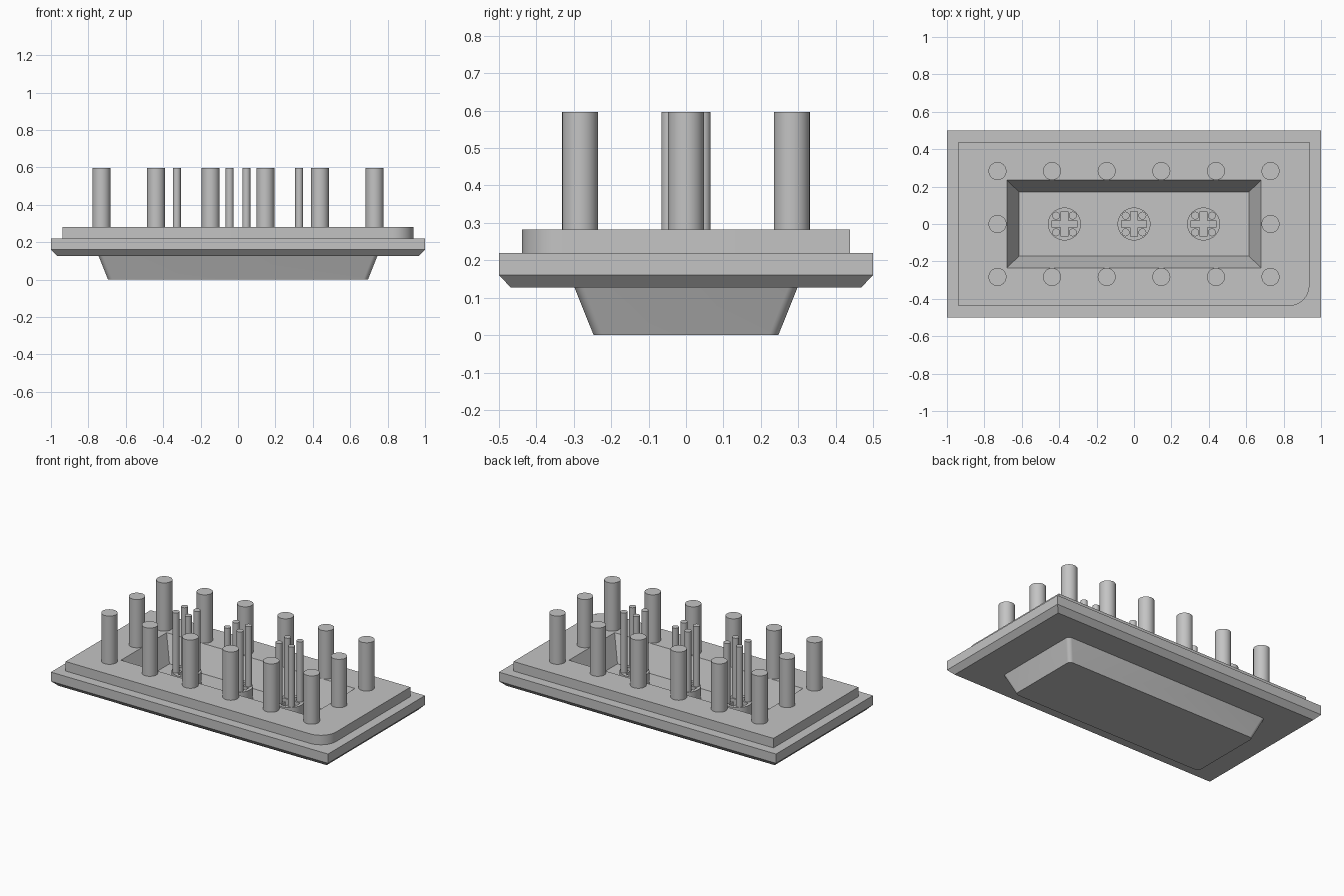
import bpy, bmesh, math

if "Cube" in bpy.data.objects:
    bpy.data.objects.remove(bpy.data.objects["Cube"])

grey = bpy.data.materials.new("plain grey")
grey.diffuse_color = (0.55, 0.55, 0.55, 1)
grey.use_nodes = True
grey.node_tree.nodes["Principled BSDF"].inputs["Base Color"].default_value = grey.diffuse_color


def finish(obj):
    obj.data.materials.clear()
    obj.data.materials.append(grey)
    bpy.ops.object.select_all(action='DESELECT')
    obj.select_set(True)
    bpy.context.view_layer.objects.active = obj
    bpy.ops.object.shade_smooth_by_angle(angle=math.radians(30))
    return obj


def ring(hx, hy, radii, n=8):
    """Rectangle outline; radii are for corners (+,+), (-,+), (-,-), (+,-)."""
    pts = []
    for i, (sx, sy) in enumerate([(1, 1), (-1, 1), (-1, -1), (1, -1)]):
        r = radii[i]
        for k in range(n + 1):
            a = math.pi / 2 * (i + k / n)
            pts.append((sx * (hx - r) + r * math.cos(a),
                        sy * (hy - r) + r * math.sin(a)))
    return pts


def loft(name, sections):
    bm = bmesh.new()
    loops = [[bm.verts.new((x, y, z)) for x, y in ring(hx, hy, radii)]
             for z, hx, hy, radii in sections]
    for a, b in zip(loops, loops[1:]):
        m = len(a)
        for i in range(m):
            j = (i + 1) % m
            bm.faces.new((a[i], a[j], b[j], b[i]))
    bm.faces.new(loops[0][::-1])
    bm.faces.new(loops[-1])
    bmesh.ops.remove_doubles(bm, verts=bm.verts, dist=1e-5)
    bmesh.ops.recalc_face_normals(bm, faces=bm.faces)
    me = bpy.data.meshes.new(name)
    bm.to_mesh(me)
    bm.free()
    obj = bpy.data.objects.new(name, me)
    bpy.context.collection.objects.link(obj)
    return finish(obj)


def rod(name, x, y, r, z0, z1, sides):
    bpy.ops.mesh.primitive_cylinder_add(vertices=sides, radius=r, depth=z1 - z0,
                                        location=(x, y, (z0 + z1) / 2))
    obj = bpy.context.object
    obj.name = name
    return finish(obj)


# Tray: tapered tub, chamfered plate, step with one round corner, sloped recess
sharp = (0, 0, 0, 0)
soft = (0.025,) * 4
FLOOR, BOSS_TOP, TOP, PEG_TOP = 0.12, 0.205, 0.282, 0.597
loft("tray", [
    (0.0, 0.695, 0.247, soft),
    (0.127, 0.746, 0.298, soft),
    (0.127, 0.968, 0.468, sharp),
    (0.16, 1.0, 0.5, sharp),
    (0.22, 1.0, 0.5, sharp),
    (0.22, 0.938, 0.438, sharp[:3] + (0.11,)),
    (TOP, 0.938, 0.438, sharp[:3] + (0.11,)),
    (TOP, 0.68, 0.235, sharp),
    (FLOOR, 0.615, 0.172, sharp),
])

# Tall pegs around the rim
for i in range(6):
    for y in (-0.283, 0.283):
        rod("rim_peg", -0.73 + i * 0.292, y, 0.048, TOP - 0.01, PEG_TOP, 32)
for x in (-0.73, 0.73):
    rod("end_peg", x, 0, 0.048, TOP - 0.01, PEG_TOP, 32)


# Round bosses with a cross-shaped socket, each carrying four thin pins
def boss(x):
    cu = bpy.data.curves.new("socket_boss", 'CURVE')
    cu.dimensions = '2D'
    cu.fill_mode = 'BOTH'
    cu.extrude = (BOSS_TOP - FLOOR) / 2
    circle = [(0.088 * math.cos(math.tau * k / 40), 0.088 * math.sin(math.tau * k / 40))
              for k in range(40)]
    a, w = 0.066, 0.018
    cross = [(a, -w), (a, w), (w, w), (w, a), (-w, a), (-w, w),
             (-a, w), (-a, -w), (-w, -w), (-w, -a), (w, -a), (w, -w)]
    for pts in (circle, cross):
        sp = cu.splines.new('POLY')
        sp.points.add(len(pts) - 1)
        for p, (px, py) in zip(sp.points, pts):
            p.co = (px, py, 0, 1)
        sp.use_cyclic_u = True
    obj = bpy.data.objects.new("socket_boss", cu)
    obj.location = (x, 0, (BOSS_TOP + FLOOR) / 2)
    bpy.context.collection.objects.link(obj)
    bpy.ops.object.select_all(action='DESELECT')
    obj.select_set(True)
    bpy.context.view_layer.objects.active = obj
    bpy.ops.object.convert(target='MESH')
    finish(bpy.context.object)


for x in (-0.372, 0, 0.372):
    boss(x)
    for dx in (-0.045, 0.045):
        for dy in (-0.045, 0.045):
            rod("socket_pin", x + dx, dy, 0.021, BOSS_TOP - 0.01, PEG_TOP, 20)
